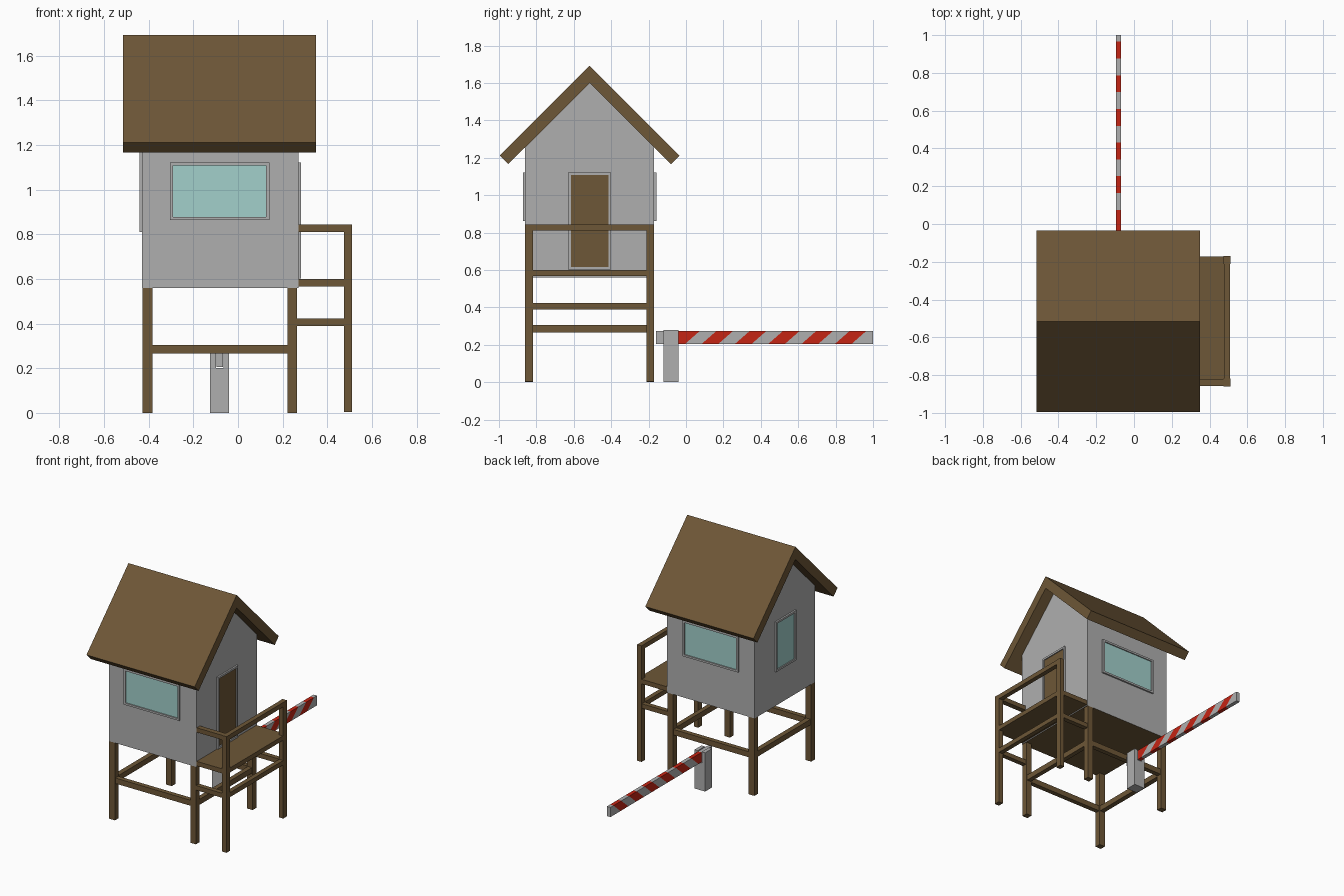
import bpy
import bmesh
from mathutils import Vector

if "Cube" in bpy.data.objects:
    bpy.data.objects.remove(bpy.data.objects["Cube"], do_unlink=True)


def make_material(name, rgb):
    mat = bpy.data.materials.new(name)
    mat.use_nodes = True
    color = (*rgb, 1.0)
    mat.diffuse_color = color
    mat.node_tree.nodes["Principled BSDF"].inputs["Base Color"].default_value = color
    return mat


GREY = make_material("grey_paint", (0.43, 0.43, 0.43))
WOOD = make_material("brown_wood", (0.155, 0.095, 0.038))
GLASS = make_material("pale_glass", (0.36, 0.63, 0.60))
RED = make_material("red_paint", (0.56, 0.018, 0.007))


def finish(name, bm, *mats):
    bmesh.ops.recalc_face_normals(bm, faces=bm.faces)
    mesh = bpy.data.meshes.new(name)
    bm.to_mesh(mesh)
    bm.free()
    for mat in mats:
        mesh.materials.append(mat)
    obj = bpy.data.objects.new(name, mesh)
    bpy.context.collection.objects.link(obj)
    return obj


def box(name, x, y, z, mat):
    """Box from (low, high) pairs on each axis."""
    bm = bmesh.new()
    bmesh.ops.create_cube(bm, size=1)
    for v in bm.verts:
        v.co = Vector([p[0] if c < 0 else p[1] for c, p in zip(v.co, (x, y, z))])
    return finish(name, bm, mat)


def prism(name, profile, axis, low, high, *mats):
    """Extrude a profile of (horizontal, z) points along x or y."""
    bm = bmesh.new()
    place = (lambda u, z: (low, u, z)) if axis == "x" else (lambda u, z: (u, low, z))
    face = bm.faces.new([bm.verts.new(place(u, z)) for u, z in profile])
    new = bmesh.ops.extrude_face_region(bm, geom=[face])["geom"]
    step = (high - low, 0, 0) if axis == "x" else (0, high - low, 0)
    bmesh.ops.translate(bm, vec=step,
                        verts=[g for g in new if isinstance(g, bmesh.types.BMVert)])
    return finish(name, bm, *mats)


def framed_panel(name, axis, side, wall, u, z, mat, rim=0.014):
    """Raised frame around a slightly sunken panel, on a wall facing +/- axis."""
    def plate(part, uu, zz, depth, m):
        d = sorted((wall - side * 0.01, wall + side * depth))
        x, y = (d, uu) if axis == "x" else (uu, d)
        box(name + part, x, y, zz, m)
    inner = (u[0] + rim, u[1] - rim)
    for i, uu in enumerate(((u[0], inner[0]), (inner[1], u[1]))):
        plate(f"_frame_side_{i}", uu, z, 0.012, GREY)
    for i, zz in enumerate(((z[0], z[0] + rim), (z[1] - rim, z[1]))):
        plate(f"_frame_rail_{i}", inner, zz, 0.012, GREY)
    plate("_panel", inner, (z[0] + rim, z[1] - rim), 0.004, mat)


X0, X1 = -0.43, 0.27
Y0, Y1 = -0.86, -0.17
MID = (Y0 + Y1) / 2
FLOOR = 0.56

# Hut walls with gables and a wooden underside
hut = prism("hut_walls", [(Y0, FLOOR), (Y1, FLOOR), (Y1, 1.255), (MID, 1.6), (Y0, 1.255)],
            "x", X0, X1, GREY, WOOD)
for poly in hut.data.polygons:
    poly.material_index = 1 if poly.normal.z < -0.9 else 0

# Pitched roof
prism("roof", [(MID, 1.692), (MID - 0.48, 1.212), (MID - 0.435, 1.166), (MID, 1.6),
               (MID + 0.435, 1.166), (MID + 0.48, 1.212)], "x", -0.515, 0.35, WOOD)

# Windows and door
for label, side, wall in (("front", -1, Y0), ("back", 1, Y1)):
    framed_panel(label + "_window", "y", side, wall, (-0.305, 0.14), (0.863, 1.122), GLASS)
framed_panel("side_window", "x", -1, X0, (MID - 0.115, MID + 0.115), (0.81, 1.17), GLASS)
framed_panel("door", "x", 1, X1, (MID - 0.115, MID + 0.115), (0.603, 1.122), WOOD)

# Stilts and the beams that brace them
T = 0.042
leg_x = ((X0 + 0.002, X0 + 0.048), (X1 - 0.048, X1 - 0.005))
leg_y = ((Y0, Y0 + T), (Y1 - T, Y1))
BRACE = (0.265, 0.305)
for i, x in enumerate(leg_x):
    for j, y in enumerate(leg_y):
        box(f"hut_leg_{i}_{j}", x, y, (0, FLOOR), WOOD)
    box(f"side_brace_{i}", (x[0] + 0.005, x[1] - 0.005), (Y0 + T, Y1 - T), BRACE, WOOD)
for j, y in enumerate(leg_y):
    box(f"cross_brace_{j}", (leg_x[0][1], leg_x[1][0]), (y[0] + 0.004, y[1] - 0.004),
        BRACE, WOOD)

# Porch: deck, outer posts, lower beams and handrail
post_x = (0.475, 0.51)
RAIL, LOW = (0.81, 0.843), (0.39, 0.423)
box("porch_deck", (X1 - 0.005, 0.507), (Y0 + 0.003, Y1 - 0.003), (0.567, 0.6), WOOD)
for j, y in enumerate(leg_y):
    box(f"porch_post_{j}", post_x, y, (0.004, RAIL[1]), WOOD)
    box(f"porch_low_beam_{j}", (leg_x[1][1], post_x[0]), (y[0] + 0.004, y[1] - 0.004),
        LOW, WOOD)
for name, z in (("porch_outer_rail", RAIL), ("porch_outer_low_beam", LOW)):
    box(name, (post_x[0] + 0.001, post_x[1] - 0.001), (Y0 + T, Y1 - T), z, WOOD)
box("porch_front_rail", (X1, post_x[0]), (Y0 + 0.002, Y0 + T - 0.002), RAIL, WOOD)

# Slotted barrier post
ARM = (-0.096, -0.068)
prism("barrier_post", [(-0.125, 0), (-0.04, 0), (-0.04, 0.28), (ARM[1] + 0.002, 0.28),
                       (ARM[1] + 0.002, 0.2), (ARM[0] - 0.002, 0.2),
                       (ARM[0] - 0.002, 0.28), (-0.125, 0.28)], "y", -0.12, -0.04, GREY)

# Barrier arm: slanted sections alternate grey and red
sections = [(-0.16, -0.16), (-0.04, -0.04)]
sections += [(0.075 + 0.089 * k, -0.005 + 0.089 * k) for k in range(11)]
sections.append((1.0, 1.0))
bm = bmesh.new()
rings = [[bm.verts.new(p) for p in ((ARM[0], low, 0.205), (ARM[1], low, 0.205),
                                    (ARM[1], top, 0.275), (ARM[0], top, 0.275))]
         for top, low in sections]
for i, (a, b) in enumerate(zip(rings, rings[1:])):
    for k in range(4):
        n = (k + 1) % 4
        bm.faces.new((a[k], a[n], b[n], b[k])).material_index = i % 2
bm.faces.new(rings[0])
bm.faces.new(rings[-1])
finish("barrier_arm", bm, GREY, RED)
